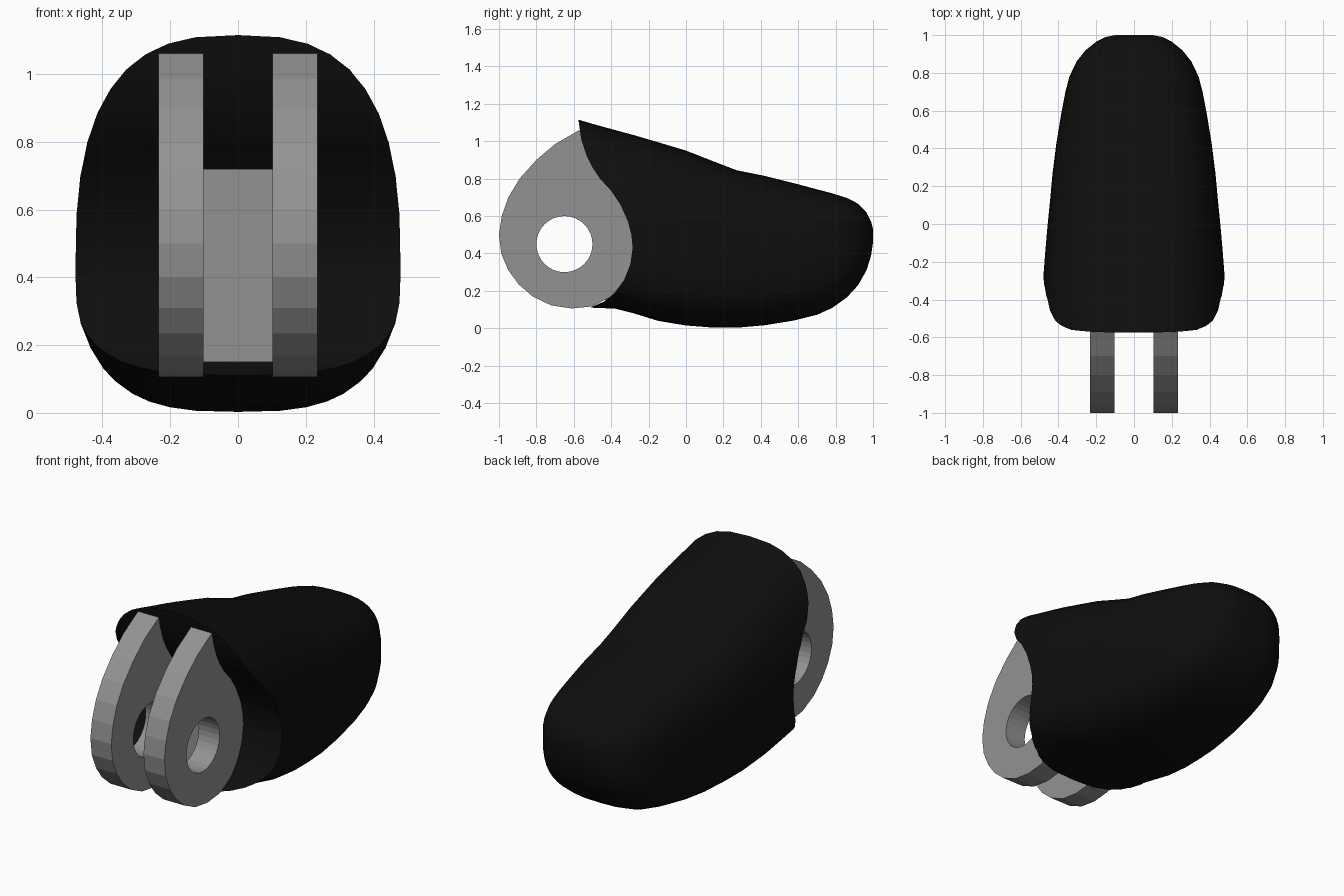
import bpy, bmesh, math
from math import sin, cos, pi

if "Cube" in bpy.data.objects:
    bpy.data.objects.remove(bpy.data.objects["Cube"], do_unlink=True)


def material(name, value):
    m = bpy.data.materials.new(name)
    m.use_nodes = True
    colour = (value, value, value, 1)
    m.diffuse_color = colour
    m.node_tree.nodes["Principled BSDF"].inputs["Base Color"].default_value = colour
    return m


black = material("black rubber", 0.0045)
grey = material("grey metal", 0.29)


def add_object(name, bm, mat):
    bmesh.ops.recalc_face_normals(bm, faces=bm.faces)
    mesh = bpy.data.meshes.new(name)
    bm.to_mesh(mesh)
    bm.free()
    mesh.materials.append(mat)
    ob = bpy.data.objects.new(name, mesh)
    bpy.context.collection.objects.link(ob)
    return ob


def extrude_profile(name, profile, x0, x1, mat):
    """Side profile of (y, z) points, extruded from x0 to x1."""
    bm = bmesh.new()
    face = bm.faces.new([bm.verts.new((x0, y, z)) for y, z in profile])
    new = bmesh.ops.extrude_face_region(bm, geom=[face])["geom"]
    verts = [v for v in new if isinstance(v, bmesh.types.BMVert)]
    bmesh.ops.translate(bm, verts=verts, vec=(x1 - x0, 0, 0))
    return add_object(name, bm, mat)


def activate(ob):
    bpy.ops.object.select_all(action='DESELECT')
    ob.select_set(True)
    bpy.context.view_layer.objects.active = ob


def cut(ob, cutter):
    cutter.hide_render = True
    mod = ob.modifiers.new("cut", 'BOOLEAN')
    mod.operation, mod.solver, mod.object = 'DIFFERENCE', 'EXACT', cutter
    activate(ob)
    bpy.ops.object.modifier_apply(modifier=mod.name)
    bpy.data.objects.remove(cutter, do_unlink=True)


# Body: egg-shaped rings lofted along y (y, half width, top, widest height, bottom)
sections = [
    (-0.66, 0.485, 1.14, 0.43, 0.11), (-0.50, 0.485, 1.093, 0.43, 0.11),
    (-0.38, 0.483, 1.06, 0.43, 0.105), (-0.28, 0.48, 1.033, 0.42, 0.08),
    (-0.15, 0.47, 0.995, 0.41, 0.04), (0.0, 0.457, 0.95, 0.40, 0.015),
    (0.14, 0.443, 0.895, 0.40, 0.004), (0.27, 0.431, 0.845, 0.40, 0.003),
    (0.42, 0.412, 0.815, 0.40, 0.016), (0.58, 0.386, 0.775, 0.40, 0.042),
    (0.70, 0.363, 0.743, 0.41, 0.072), (0.78, 0.342, 0.722, 0.42, 0.108),
    (0.86, 0.304, 0.697, 0.44, 0.165), (0.92, 0.256, 0.666, 0.45, 0.23),
    (0.965, 0.20, 0.62, 0.47, 0.31), (0.99, 0.15, 0.57, 0.49, 0.39),
    (1.0, 0.10, 0.53, 0.50, 0.46),
]
SIDES = 40


def signed_power(v, p):
    return math.copysign(abs(v) ** p, v)


bm = bmesh.new()
rings = []
for y, half, top, mid, bottom in sections:
    ring = []
    for i in range(SIDES):
        a = 2 * pi * i / SIDES
        power = 2 / 2.75 if sin(a) > 0 else 2 / 3.0
        height = top - mid if sin(a) > 0 else mid - bottom
        ring.append(bm.verts.new((half * signed_power(cos(a), power), y,
                                  mid + height * signed_power(sin(a), power))))
    rings.append(ring)
for r, s in zip(rings, rings[1:]):
    for i in range(SIDES):
        j = (i + 1) % SIDES
        bm.faces.new((r[i], r[j], s[j], s[i]))
bm.faces.new(rings[0])
bm.faces.new(rings[-1])
body = add_object("body", bm, black)

# Concave front of the body
front_curve = [
    (-1.3, 1.3), (-0.59, 1.3), (-0.575, 1.115), (-0.56, 1.01), (-0.53, 0.92),
    (-0.50, 0.86), (-0.46, 0.80), (-0.40, 0.735), (-0.35, 0.66), (-0.31, 0.57),
    (-0.292, 0.50), (-0.285, 0.43), (-0.298, 0.34), (-0.33, 0.26),
    (-0.38, 0.19), (-0.44, 0.142), (-0.51, 0.112), (-0.60, 0.06), (-1.3, -0.2),
]
cut(body, extrude_profile("front_cutter", front_curve, -1, 1, black))
activate(body)
bpy.ops.object.shade_smooth_by_angle(angle=math.radians(40))

# Pair of hinge lugs with a round pin hole
lug_profile = [
    (-0.57, 1.06), (-0.70, 0.985), (-0.80, 0.90), (-0.89, 0.80), (-0.95, 0.70),
    (-0.985, 0.60), (-1.0, 0.50), (-0.988, 0.40), (-0.95, 0.31), (-0.895, 0.235),
    (-0.82, 0.17), (-0.72, 0.122), (-0.61, 0.106), (-0.50, 0.117),
    (-0.40, 0.17), (-0.30, 0.29), (-0.26, 0.43), (-0.29, 0.58),
    (-0.38, 0.74), (-0.48, 0.86), (-0.54, 0.98),
]
hole = [(-0.65 + 0.15 * cos(2 * pi * i / 32), 0.45 + 0.15 * sin(2 * pi * i / 32))
        for i in range(32)]
for name, x in (("left_lug", 0.168), ("right_lug", -0.168)):
    lug = extrude_profile(name, lug_profile, x - 0.066, x + 0.066, grey)
    cut(lug, extrude_profile("hole_cutter", hole, x - 0.2, x + 0.2, grey))

# Block joining the lugs
block = [(-0.46, 0.15), (-0.25, 0.15), (-0.25, 0.72), (-0.46, 0.72)]
extrude_profile("middle_block", block, -0.103, 0.103, grey)
